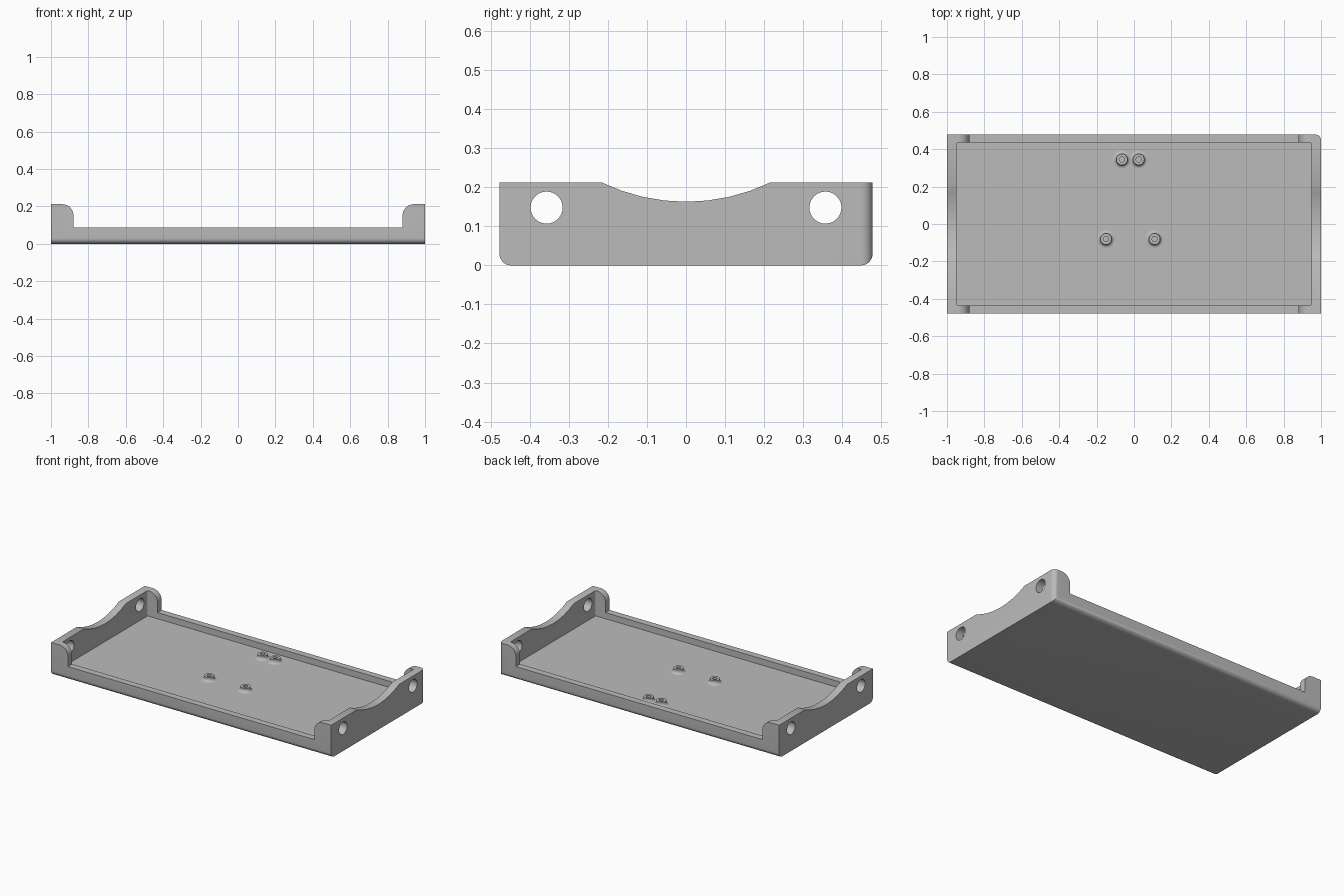
import bpy, bmesh
from math import sin, cos, radians, tau
from mathutils import Vector

cube = bpy.data.objects.get("Cube")
if cube:
    bpy.data.objects.remove(cube, do_unlink=True)

grey = bpy.data.materials.new("plain grey")
grey.use_nodes = True
colour = (0.5, 0.5, 0.5, 1)
grey.diffuse_color = colour
grey.node_tree.nodes["Principled BSDF"].inputs["Base Color"].default_value = colour

HALF_Y, TOP, RIM, FLOOR = 0.478, 0.212, 0.088, 0.048
FILLET = 0.03


def finish(name, bm):
    bmesh.ops.recalc_face_normals(bm, faces=bm.faces)
    mesh = bpy.data.meshes.new(name)
    bm.to_mesh(mesh)
    bm.free()
    mesh.materials.append(grey)
    obj = bpy.data.objects.new(name, mesh)
    bpy.context.collection.objects.link(obj)
    return obj


def arc(cx, cy, r, start, end, n=8):
    angles = [radians(start + (end - start) * i / n) for i in range(n + 1)]
    return [(cx + r * cos(a), cy + r * sin(a)) for a in angles]


def prism(name, points, axis, low, high):
    """Extrude a 2D outline along one axis."""
    def place(p, depth):
        co = list(p)
        co.insert(axis, depth)
        return Vector(co)
    bm = bmesh.new()
    face = bm.faces.new([bm.verts.new(place(p, low)) for p in points])
    ext = bmesh.ops.extrude_face_region(bm, geom=[face])
    shift = place((0, 0), high - low)
    bmesh.ops.translate(bm, vec=shift,
                        verts=[v for v in ext["geom"] if isinstance(v, bmesh.types.BMVert)])
    return finish(name, bm)


def select_only(obj):
    bpy.ops.object.select_all(action="DESELECT")
    obj.select_set(True)
    bpy.context.view_layer.objects.active = obj


def combine(obj, tool, operation="DIFFERENCE"):
    mod = obj.modifiers.new("cut", "BOOLEAN")
    mod.operation, mod.solver, mod.object = operation, "EXACT", tool
    select_only(obj)
    bpy.ops.object.modifier_apply(modifier=mod.name)
    bpy.data.objects.remove(tool, do_unlink=True)


def smooth(obj):
    select_only(obj)
    bpy.ops.object.shade_smooth_by_angle(angle=radians(30))


# Tray block with rounded long bottom edges
inset = HALF_Y - FILLET
section = (arc(-inset, FILLET, FILLET, 180, 270) + arc(inset, FILLET, FILLET, 270, 360)
           + [(HALF_Y, TOP), (-HALF_Y, TOP)])
tray = prism("tray", section, 0, -1, 1)

# One rounded upright corner at the back left
plan = [(-1, -HALF_Y), (1, -HALF_Y)] + arc(1 - FILLET, inset, FILLET, 0, 90) + [(-1, HALF_Y)]
combine(tray, prism("corner_plan", plan, 2, -0.1, 0.4), "INTERSECT")

# Recess with slightly rounded corners
px, py, r = 0.94, 0.425, 0.01
pocket = (arc(px, py, r, 0, 90, 4) + arc(-px, py, r, 90, 180, 4)
          + arc(-px, -py, r, 180, 270, 4) + arc(px, -py, r, 270, 360, 4))
combine(tray, prism("recess_cutter", pocket, 2, FLOOR, 0.4))

# Lowered side rims, leaving rounded corner tabs
right = [(0.88, RIM)] + arc(0.94, TOP - 0.06, 0.06, 180, 90, 10) + [(0.94, 0.4)]
notch = right + [(-x, z) for x, z in reversed(right)]
combine(tray, prism("rim_cutter", notch, 1, -0.6, 0.6))

# Shallow scoop across both end walls
combine(tray, prism("scoop_cutter", arc(0, 0.659, 0.496, 0, 360, 56)[:-1], 0, -1.2, 1.2))

# Holes through the end walls
for y in (-0.357, 0.357):
    combine(tray, prism("hole_cutter", arc(y, 0.148, 0.041, 0, 360, 40)[:-1], 0, -1.2, 1.2))
smooth(tray)


def standoff(name, x, y):
    """Small boss with a flared foot and a blind hole."""
    profile = ([(0.048, -0.004)] + [(px, pz) for px, pz in arc(0.048, 0.018, 0.018, 270, 180, 6)]
               + [(0.03, 0.026), (0.014, 0.026), (0.014, 0.002), (0, 0.002)])
    bm = bmesh.new()
    verts = [bm.verts.new((pr, 0, pz)) for pr, pz in profile]
    edges = [bm.edges.new(pair) for pair in zip(verts, verts[1:])]
    bmesh.ops.spin(bm, geom=verts + edges, axis=(0, 0, 1), cent=(0, 0, 0),
                   angle=tau, steps=32)
    bmesh.ops.remove_doubles(bm, verts=bm.verts, dist=0.0001)
    obj = finish(name, bm)
    obj.location = (x, y, FLOOR)
    smooth(obj)


# Four standoffs on the floor
for i, (x, y) in enumerate([(-0.065, 0.345), (0.025, 0.345), (-0.15, -0.08), (0.11, -0.08)]):
    standoff(f"standoff_{i + 1}", x, y)
